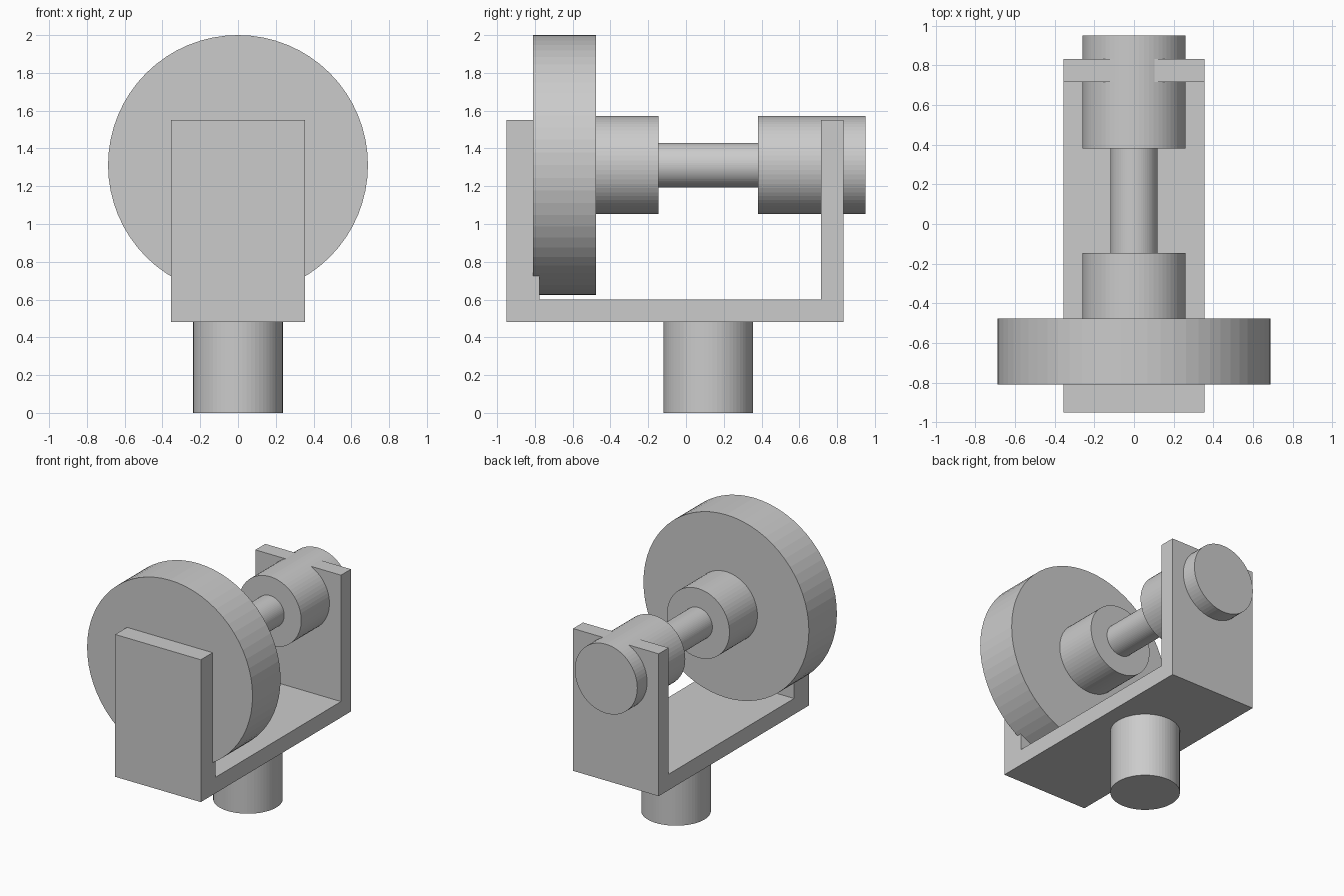
import bpy, bmesh
from math import pi

if "Cube" in bpy.data.objects:
    bpy.data.objects.remove(bpy.data.objects["Cube"])

AXLE_Z = 1.312


def cylinder_y(name, radius, y0, y1):
    """Cylinder lying along y on the axle line."""
    bpy.ops.mesh.primitive_cylinder_add(
        vertices=64, radius=radius, depth=y1 - y0,
        location=(0, (y0 + y1) / 2, AXLE_Z), rotation=(pi / 2, 0, 0))
    bpy.context.object.name = name


def extrude_x(name, profile, half_width):
    """Closed (y, z) profile extruded symmetrically along x."""
    bm = bmesh.new()
    face = bm.faces.new([bm.verts.new((-half_width, y, z)) for y, z in profile])
    ext = bmesh.ops.extrude_face_region(bm, geom=[face])["geom"]
    bmesh.ops.translate(bm, vec=(2 * half_width, 0, 0),
                        verts=[v for v in ext if isinstance(v, bmesh.types.BMVert)])
    bmesh.ops.recalc_face_normals(bm, faces=bm.faces)
    mesh = bpy.data.meshes.new(name)
    bm.to_mesh(mesh)
    bm.free()
    bpy.context.collection.objects.link(bpy.data.objects.new(name, mesh))


# U-shaped bracket with a thicker front wall
extrude_x("bracket", [(-0.95, 0.48), (0.833, 0.48), (0.833, 1.55), (0.715, 1.55),
                      (0.715, 0.60), (-0.775, 0.60), (-0.775, 1.55), (-0.95, 1.55)], 0.356)

# Wheel, hubs and axle
cylinder_y("wheel", 0.688, -0.81, -0.477)
cylinder_y("front_hub", 0.26, -0.477, -0.145)
cylinder_y("axle", 0.118, -0.145, 0.38)
cylinder_y("rear_hub", 0.26, 0.38, 0.95)

# Mounting post under the bracket
bpy.ops.mesh.primitive_cylinder_add(vertices=64, radius=0.237, depth=0.48,
                                    location=(0, 0.118, 0.24))
bpy.context.object.name = "post"
